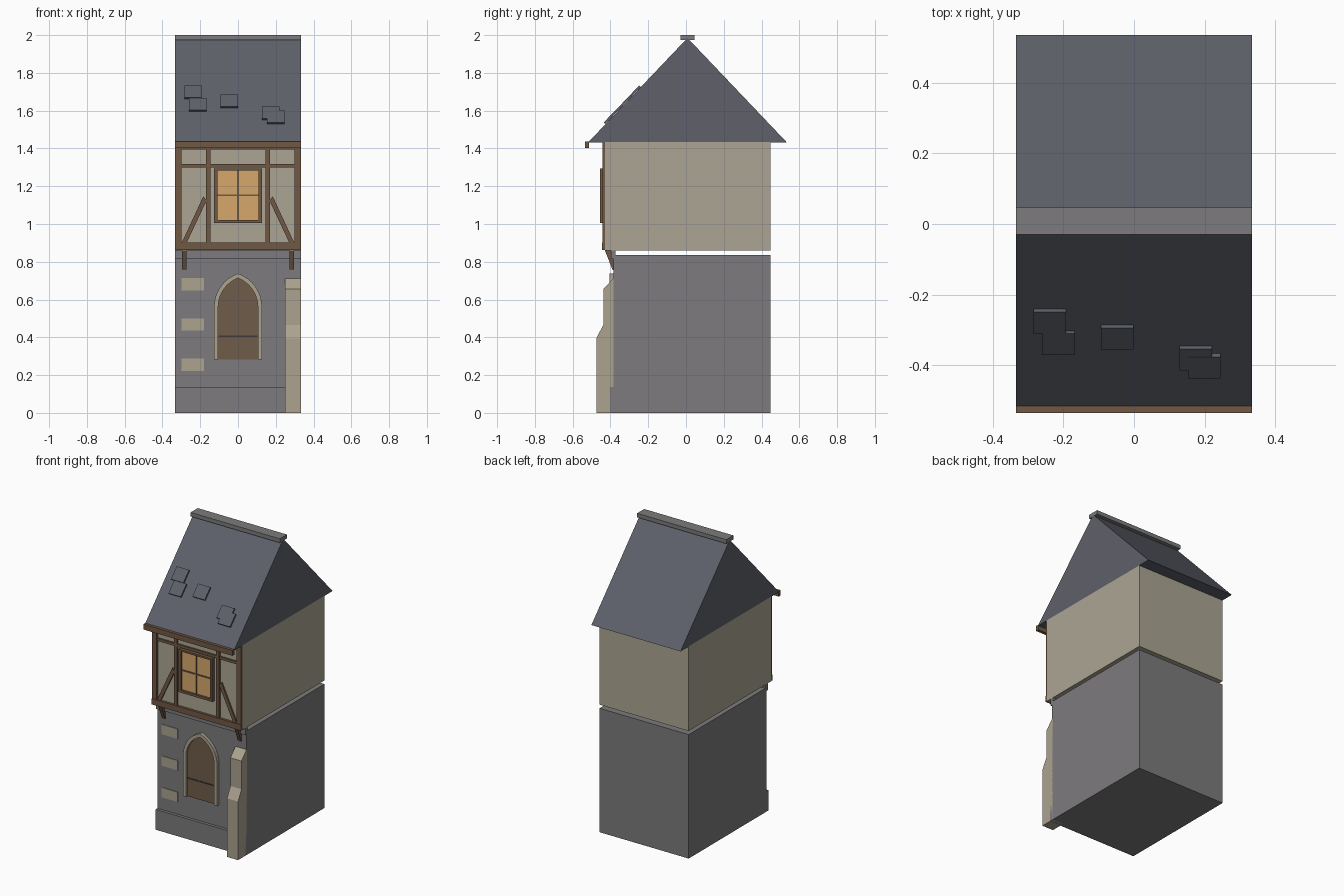
import bpy, bmesh, math
from mathutils import Vector

if "Cube" in bpy.data.objects:
    bpy.data.objects.remove(bpy.data.objects["Cube"])


def material(name, rgb):
    m = bpy.data.materials.new(name)
    lin = [((c / 255 + 0.055) / 1.055) ** 2.4 for c in rgb]
    m.diffuse_color = (*lin, 1)
    m.use_nodes = True
    m.node_tree.nodes["Principled BSDF"].inputs["Base Color"].default_value = m.diffuse_color
    return m


STONE = material("grey stone", (125, 123, 125))
PLASTER = material("plaster", (171, 165, 147))
TRIM = material("pale trim stone", (172, 163, 143))
TIMBER = material("timber brown", (112, 88, 68))
DOOR = material("door brown", (112, 92, 74))
SLATE = material("roof slate", (94, 96, 106))
GLASS = material("warm window", (214, 169, 107))
IRON = material("dark iron", (62, 58, 58))


def prism(name, pts, lo, hi, mat, axis="y"):
    """Extrude a 2D outline along x (points are y,z) or y (points are x,z)."""
    def place(p, d):
        return (d, p[0], p[1]) if axis == "x" else (p[0], d, p[1])
    bm = bmesh.new()
    a = [bm.verts.new(place(p, lo)) for p in pts]
    b = [bm.verts.new(place(p, hi)) for p in pts]
    n = len(pts)
    bm.faces.new(a)
    bm.faces.new(b[::-1])
    for i in range(n):
        bm.faces.new((a[i], b[i], b[(i + 1) % n], a[(i + 1) % n]))
    bmesh.ops.recalc_face_normals(bm, faces=bm.faces)
    me = bpy.data.meshes.new(name)
    bm.to_mesh(me)
    bm.free()
    me.materials.append(mat)
    ob = bpy.data.objects.new(name, me)
    bpy.context.collection.objects.link(ob)
    return ob


def box(name, x0, x1, y0, y1, z0, z1, mat):
    return prism(name, [(x0, z0), (x1, z0), (x1, z1), (x0, z1)], y0, y1, mat)


W = 0.333
BACK = 0.447
LOW_Y, UP_Y = -0.383, -0.43

# Main volumes, with the open joint between the storeys
box("ground_floor", -W, W, LOW_Y, BACK, 0, 0.837, STONE)
box("upper_floor", -W, W, UP_Y, BACK, 0.861, 1.433, PLASTER)
box("plinth", -W, W, -0.403, LOW_Y + 0.005, 0, 0.137, STONE)
box("string_course", -W, W, -0.398, -0.372, 0.815, 0.861, STONE)

# Roof, ridge cap and front eave board
EAVE, MID, Z0, Z1 = -0.518, 0.008, 1.432, 1.985
prism("roof", [(EAVE, Z0), (2 * MID - EAVE, Z0), (MID, Z1)], -W, W, SLATE, "x")
box("ridge_cap", -W, W, MID - 0.038, MID + 0.038, 1.973, 2.0, STONE)
box("eave_board", -W, W, -0.534, -0.514, 1.402, 1.438, TIMBER)

# Raised slates on the front slope
slope = Vector((MID - EAVE, Z1 - Z0)).normalized()
normal = Vector((-slope.y, slope.x))
for x, z0 in [(-0.284, 1.67), (-0.26, 1.605), (-0.093, 1.622),
              (0.128, 1.56), (0.153, 1.537)]:
    s = (z0 - 0.009 - Z0) / slope.y
    base = Vector((EAVE, Z0)) + slope * s
    up = slope * 0.088
    lo, hi = normal * 0.001, normal * (0.012 if x != 0.153 else 0.013)
    prism("roof_slate", [base + lo, base + up + lo, base + up + hi, base + hi],
          x, x + 0.092, SLATE, "x")

# Timber framing
FY = -0.443
box("sill_beam", -W, W, FY - 0.003, UP_Y + 0.01, 0.863, 0.902, TIMBER)
box("top_plate", -W, W, FY, UP_Y + 0.01, 1.395, 1.432, TIMBER)
box("rail", -W, W, FY + 0.002, UP_Y + 0.01, 1.3, 1.318, TIMBER)
for s in (-1, 1):
    box("corner_post", *sorted((s * 0.298, s * W)), FY, UP_Y + 0.01, 0.863, 1.432, TIMBER)
    box("inner_post", *sorted((s * 0.146, s * 0.169)), FY, UP_Y + 0.01, 0.88, 1.41, TIMBER)
    prism("brace", [(s * 0.298, 0.9), (s * 0.272, 0.9), (s * 0.166, 1.125),
                    (s * 0.184, 1.146)], FY + 0.003, UP_Y + 0.01, TIMBER)
    prism("jetty_bracket", [(UP_Y, 0.862), (LOW_Y + 0.003, 0.862),
                            (LOW_Y + 0.003, 0.757), (LOW_Y - 0.006, 0.757)],
          *sorted((s * 0.272, s * 0.296)), TIMBER, "x")

# Upper window
box("window_glass", -0.112, 0.112, -0.441, UP_Y + 0.01, 1.018, 1.286, GLASS)
for s in (-1, 1):
    box("window_side", *sorted((s * 0.109, s * 0.126)), -0.455, UP_Y + 0.01, 1.005, 1.295, TIMBER)
box("window_sill", -0.109, 0.109, -0.455, UP_Y + 0.01, 1.005, 1.021, TIMBER)
box("window_head", -0.109, 0.109, -0.455, UP_Y + 0.01, 1.283, 1.295, TIMBER)
box("mullion", -0.004, 0.004, -0.447, UP_Y, 1.02, 1.284, TIMBER)
box("transom", -0.11, 0.11, -0.446, UP_Y, 1.148, 1.157, TIMBER)


# Pointed door and its stone surround
def arch(half, spring, top, bottom, n=8):
    h = top - spring
    r = (half * half + h * h) / (2 * half)
    end = math.asin(h / r)
    right = [(half - r + r * math.cos(end * i / n), spring + r * math.sin(end * i / n))
             for i in range(n + 1)]
    return ([(half, bottom)] + right + [(-x, z) for x, z in right[-2::-1]]
            + [(-half, bottom)])


inner, outer = arch(0.105, 0.56, 0.714, 0.283), arch(0.127, 0.56, 0.738, 0.283)
prism("door_leaf", inner, -0.39, LOW_Y + 0.005, DOOR)
for i in range(len(inner) - 1):
    prism("door_surround", [inner[i], inner[i + 1], outer[i + 1], outer[i]],
          -0.405, LOW_Y + 0.005, TRIM)
box("door_strap", -0.104, 0.104, -0.393, LOW_Y, 0.402, 0.41, IRON)

# Stepped buttress at the right corner
prism("buttress", [(-0.375, 0), (-0.475, 0), (-0.475, 0.395), (-0.438, 0.465),
                   (-0.438, 0.655), (-0.385, 0.712), (-0.375, 0.712)],
      0.25, W, TRIM, "x")

# Pale stones set in the front wall
for z in (0.222, 0.435, 0.648):
    box("wall_stone", -0.3, -0.18, LOW_Y - 0.004, LOW_Y + 0.005, z, z + 0.066, TRIM)
